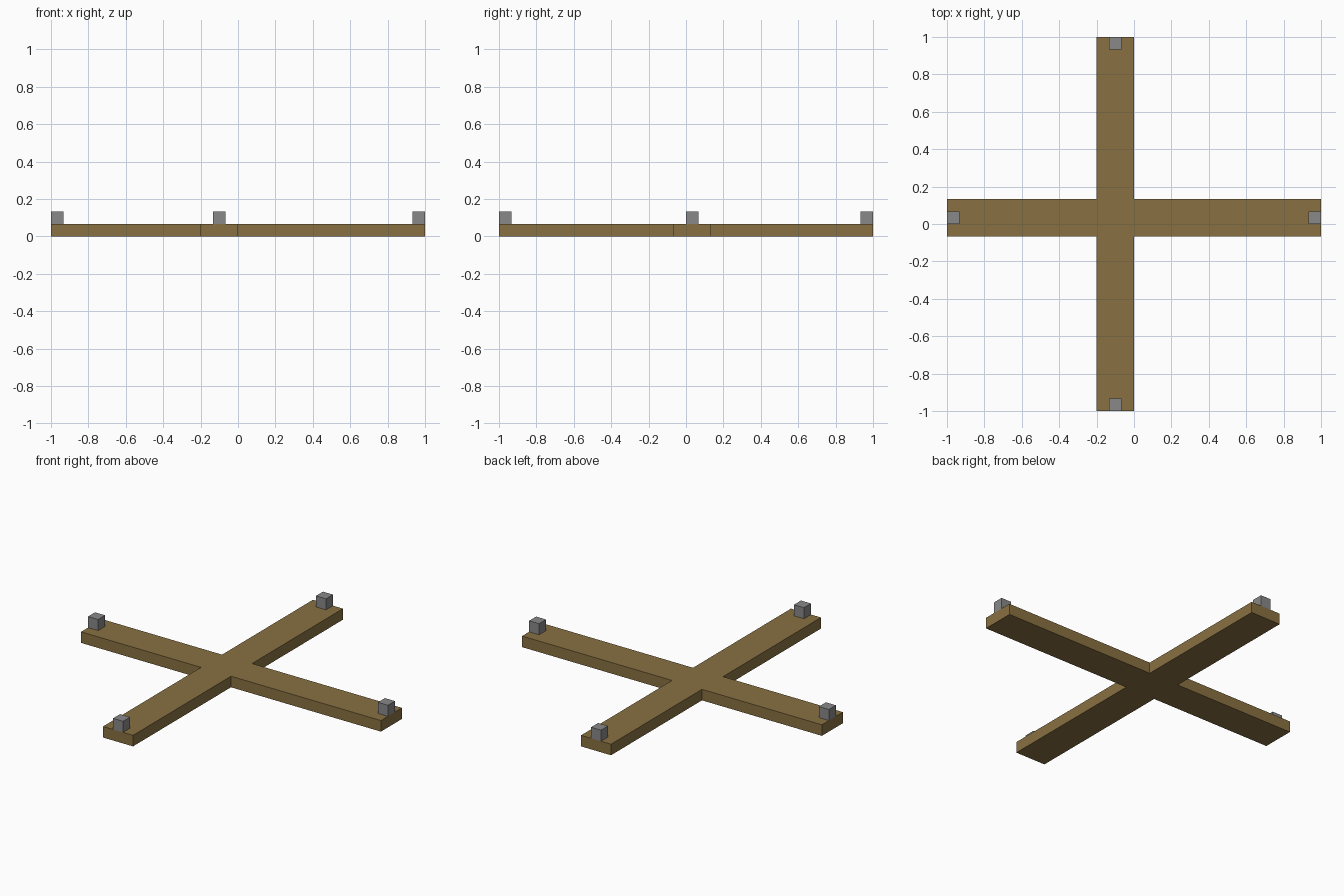
import bpy
import bmesh

if "Cube" in bpy.data.objects:
    bpy.data.objects.remove(bpy.data.objects["Cube"], do_unlink=True)

U = 1 / 15           # module: one plank thickness
CX, CY = -1.5 * U, 0.5 * U   # centre of the crossing
HALF = 1.5 * U       # half plank width


def material(name, color):
    mat = bpy.data.materials.new(name)
    mat.use_nodes = True
    mat.diffuse_color = color
    mat.node_tree.nodes["Principled BSDF"].inputs["Base Color"].default_value = color
    return mat


def prism(name, outline, z, height, mat):
    """Extrude a counter-clockwise outline upwards into a closed solid."""
    bm = bmesh.new()
    face = bm.faces.new([bm.verts.new((x, y, z)) for x, y in outline])
    top = bmesh.ops.extrude_face_region(bm, geom=[face], use_keep_orig=True)["geom"]
    bmesh.ops.translate(bm, vec=(0, 0, height),
                        verts=[v for v in top if isinstance(v, bmesh.types.BMVert)])
    bmesh.ops.recalc_face_normals(bm, faces=bm.faces)
    mesh = bpy.data.meshes.new(name)
    bm.to_mesh(mesh)
    bm.free()
    mesh.materials.append(mat)
    obj = bpy.data.objects.new(name, mesh)
    bpy.context.collection.objects.link(obj)
    return obj


wood = material("brown wood", (0.25, 0.165, 0.055, 1))
metal = material("grey metal", (0.25, 0.25, 0.25, 1))

# Crossed planks as one solid
x0, x1, y0, y1 = CX - HALF, CX + HALF, CY - HALF, CY + HALF
cross = [(x0, -1), (x1, -1), (x1, y0), (1, y0), (1, y1), (x1, y1),
         (x1, 1), (x0, 1), (x0, y1), (-1, y1), (-1, y0), (x0, y0)]
prism("cross_planks", cross, 0, U, wood)

# Small block on the end of each arm
h = U / 2
ends = {"left": (1 - h, CY), "right": (h - 1, CY),
        "front": (CX, h - 1), "back": (CX, 1 - h)}
for side, (x, y) in ends.items():
    square = [(x - h, y - h), (x + h, y - h), (x + h, y + h), (x - h, y + h)]
    prism(side + "_end_block", square, U, U, metal)
